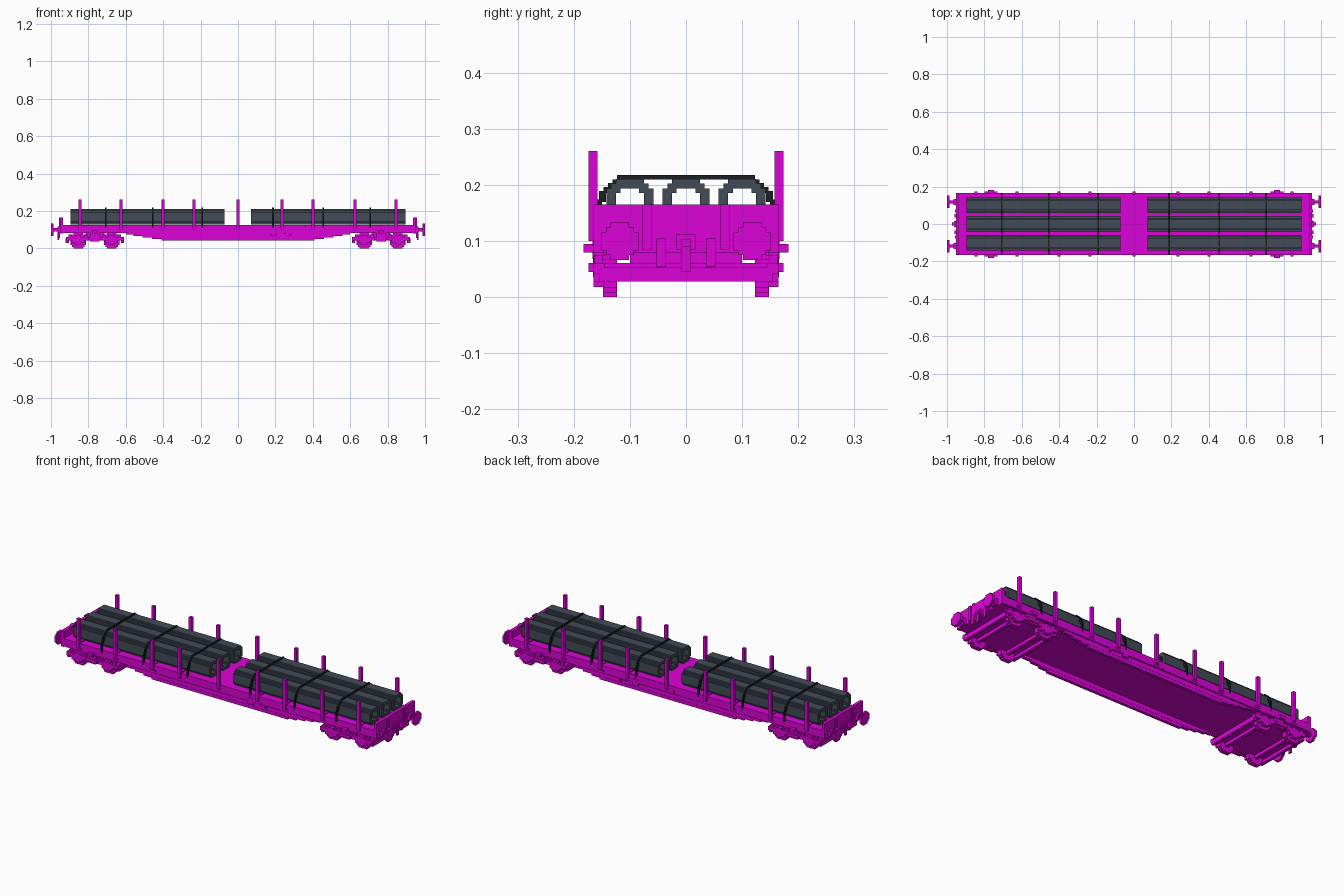
import bpy, bmesh
from mathutils import Vector

if "Cube" in bpy.data.objects:
    bpy.data.objects.remove(bpy.data.objects["Cube"])

V = 1 / 120  # block size used for every step


def material(name, rgb):
    m = bpy.data.materials.new(name)
    m.use_nodes = True
    m.diffuse_color = (*rgb, 1)
    m.node_tree.nodes["Principled BSDF"].inputs["Base Color"].default_value = (*rgb, 1)
    return m


PAINT = material("magenta paint", (0.72, 0.001, 0.69))
STEEL = material("slate steel", (0.055, 0.07, 0.095))
STRAP = material("black strap", (0.012, 0.013, 0.016))


def box(x0, x1, y0, y1, z0, z1):
    return ((x0, y0, z0), (x1, y1, z1))


def build(name, boxes, mat):
    """One object made from a list of boxes."""
    bm = bmesh.new()
    for lo, hi in boxes:
        lo, hi = Vector(lo), Vector(hi)
        verts = bmesh.ops.create_cube(bm, size=1)["verts"]
        for v in verts:
            v.co = (lo + hi) / 2 + v.co * (hi - lo)
    mesh = bpy.data.meshes.new(name)
    bm.to_mesh(mesh)
    bm.free()
    mesh.materials.append(mat)
    ob = bpy.data.objects.new(name, mesh)
    bpy.context.collection.objects.link(ob)


def mirror(boxes, axis):
    """The boxes together with their mirror images across one axis."""
    out = list(boxes)
    for lo, hi in boxes:
        a, b = list(lo), list(hi)
        a[axis], b[axis] = -hi[axis], -lo[axis]
        out.append((a, b))
    return out


def stepped_round(axis, start, end, cu, cz, cells, hole=0):
    """A blocky disc or tube along x (0) or y (1), merged row by row."""
    out = []
    for row in range(-cells, cells):
        run = None
        for col in range(-cells, cells + 1):
            d = ((col + 0.5) ** 2 + (row + 0.5) ** 2) ** 0.5
            inside = col < cells and hole <= d < cells + 0.2
            if inside and run is None:
                run = col
            if not inside and run is not None:
                u0, u1 = cu + run * V, cu + col * V
                z0, z1 = cz + row * V, cz + (row + 1) * V
                if axis == 0:
                    out.append(box(start, end, u0, u1, z0, z1))
                else:
                    out.append(box(u0, u1, start, end, z0, z1))
                run = None
    return out


# Deck with a stepped sill under each long side, open between them
build("deck", [box(-0.945, 0.945, -0.165, 0.165, 0.083, 0.125)], PAINT)
sill = [(0.60, 0.083), (0.56, 0.075), (0.51, 0.067), (0.46, 0.058), (0.41, 0.05)]
build("side_sills", mirror([box(-h, h, 0.142, 0.158, z - V, z) for h, z in sill], 1), PAINT)

# Side posts with brackets, and bearers across the deck
post_x = [-0.845, -0.625, -0.40, -0.235, 0, 0.235, 0.40, 0.625, 0.845]
posts, bearers = [], []
for x in post_x:
    posts.append(box(x - V, x + V, 0.158, 0.174, 0.1, 0.261))
    posts.append(box(x - 2 * V, x + 2 * V, 0.158, 0.167, 0.092, 0.1))
    if x:
        bearers.append(box(x - V, x + V, -0.158, 0.158, 0.125, 0.131))
build("side_posts", mirror(posts, 1), PAINT)
build("bearers", bearers, PAINT)

# Three hollow pipes in each of two stacks
for label, x0, x1 in (("right", -0.895, -0.072), ("left", 0.07, 0.895)):
    for i, y in enumerate((-0.1, 0, 0.1)):
        build(f"{label}_pipe_{i + 1}",
              stepped_round(0, x0, x1, y, 0.169, 5, hole=3.2), STEEL)

# Straps stepping down over the pipes to the deck edge
straps = []
for x in (-0.707, -0.455, -0.19, 0.187, 0.455, 0.707):
    a, b = x - V / 2, x + V / 2
    straps.append(box(a, b, -0.123, 0.123, 0.210, 0.218))
    side = [(0.115, 0.131, 0.202, 0.210), (0.127, 0.139, 0.194, 0.204),
            (0.135, 0.147, 0.186, 0.196), (0.143, 0.155, 0.170, 0.189),
            (0.150, 0.160, 0.158, 0.174), (0.157, 0.167, 0.110, 0.164)]
    straps += mirror([box(a, b, *s) for s in side], 1)
build("straps", straps, STRAP)

# End boards with ribs, hoses and steps
ends = [box(0.935, 0.952, -0.165, 0.165, 0.08, 0.165)]
for s in (-1, 1):
    ends += [box(0.952, 0.958, s * 0.069 - V, s * 0.069 + V, 0.085, 0.165),
             box(0.952, 0.960, s * 0.044 - V, s * 0.044 + V, 0.055, 0.105)]
build("end_boards", mirror(ends, 0), PAINT)

# Couplers
coupler = [box(0.95, 0.962, -2 * V, 2 * V, 0.085, 0.112),
           box(0.95, 0.972, -V, V, 0.09, 0.104),
           box(0.958, 0.966, -V, V, 0.045, 0.09)]
build("couplers", mirror(coupler, 0), PAINT)

# Buffers: round head, shaft and base
buffers = stepped_round(0, 0.987, 1.0, 0.118, 0.1, 4)
buffers += stepped_round(0, 0.95, 0.987, 0.118, 0.1, 1)
buffers += stepped_round(0, 0.95, 0.965, 0.118, 0.1, 2)
build("buffers", mirror(mirror(buffers, 1), 0), PAINT)

# Bogies: wheels, side frames, axle boxes, springs and cross beams
for label, cx in (("right", -0.765), ("left", 0.765)):
    wheels, frame = [], []
    for wx in (cx - 0.09, cx + 0.09):
        wheels += stepped_round(1, 0.123, 0.148, wx, 0.042, 5)
        frame += [box(wx - 0.034, wx + 0.034, 0.148, 0.165, 0.028, 0.062),
                  box(wx - 2 * V, wx + 2 * V, 0.148, 0.165, 0.018, 0.07)]
        for dx in (-0.042, 0.042):
            frame.append(box(wx + dx - V, wx + dx + V, 0.148, 0.163, 0.045, 0.075))
    frame += [box(cx - 0.155, cx + 0.155, 0.145, 0.165, 0.042, 0.061),
              box(cx - 0.035, cx + 0.035, 0.148, 0.174, 0.045, 0.061),
              box(cx - 0.025, cx + 0.025, 0.148, 0.166, 0.036, 0.083),
              box(cx - 0.016, cx + 0.016, 0.15, 0.183, 0.08, 0.095)]
    build(f"{label}_bogie_wheels", mirror(wheels, 1), PAINT)
    build(f"{label}_bogie_side_frames", mirror(frame, 1), PAINT)
    cross = [box(cx - 0.148, cx + 0.148, -0.15, 0.15, 0.045, 0.061),
             box(cx - 0.05, cx + 0.05, -0.1, 0.1, 0.06, 0.084)]
    for dx in (-0.148, -0.09, 0.09, 0.148):
        cross.append(box(cx + dx - V, cx + dx + V, -0.155, 0.155, 0.028, 0.053))
    build(f"{label}_bogie_cross_beams", cross, PAINT)

# Brake handwheels and small side fittings
fittings = stepped_round(1, 0.158, 0.167, 0.19, 0.085, 2)
fittings += [box(x - 0.006, x + 0.006, 0.158, 0.167, z, z + 0.012)
             for x, z in ((-0.04, 0.09), (0.25, 0.078), (0.28, 0.07))]
build("side_fittings", mirror(fittings, 1), PAINT)
